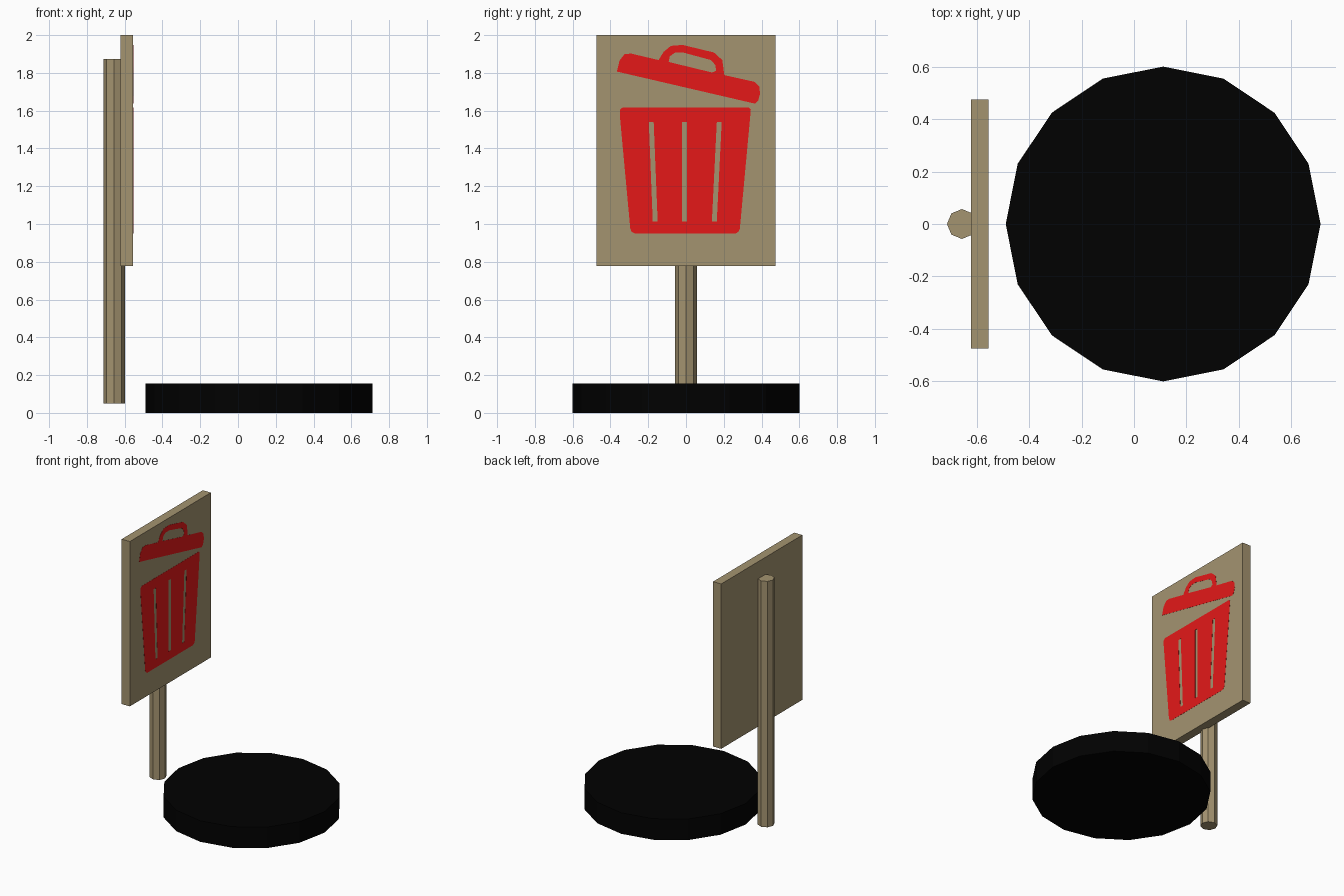
import bpy
from mathutils import Matrix

if "Cube" in bpy.data.objects:
    bpy.data.objects.remove(bpy.data.objects["Cube"])


def material(name, rgb):
    m = bpy.data.materials.new(name)
    m.diffuse_color = (*rgb, 1)
    m.use_nodes = True
    m.node_tree.nodes["Principled BSDF"].inputs["Base Color"].default_value = m.diffuse_color
    return m


WOOD = material("khaki wood", (0.372, 0.295, 0.163))
RED = material("sign red", (0.783, 0.0095, 0.0095))
BLACK = material("black", (0.0003, 0.0003, 0.0003))

BOARD_FRONT = -0.555


def prism(name, sides, radius, x, z0, z1, mat):
    bpy.ops.mesh.primitive_cylinder_add(vertices=sides, radius=radius, depth=z1 - z0,
                                        location=(x, 0, (z0 + z1) / 2))
    ob = bpy.context.object
    ob.name = name
    ob.data.materials.append(mat)
    return ob


def plate(name, loops, mat):
    """Thin filled outline on the board front; inner loops become holes."""
    cu = bpy.data.curves.new(name + "_outline", 'CURVE')
    cu.dimensions = '2D'
    cu.fill_mode = 'BOTH'
    cu.extrude = 0.001
    for pts in loops:
        sp = cu.splines.new('POLY')
        sp.points.add(len(pts) - 1)
        for p, (y, z) in zip(sp.points, pts):
            p.co = (y, z, 0, 1)
        sp.use_cyclic_u = True
    tmp = bpy.data.objects.new(name + "_tmp", cu)
    bpy.context.collection.objects.link(tmp)
    bpy.context.view_layer.update()
    dg = bpy.context.evaluated_depsgraph_get()
    me = bpy.data.meshes.new_from_object(tmp.evaluated_get(dg))
    bpy.data.objects.remove(tmp)
    # outline x -> world y, outline y -> world z, thickness -> world x
    me.transform(Matrix(((0, 0, 1, BOARD_FRONT), (1, 0, 0, 0),
                         (0, 1, 0, 0), (0, 0, 0, 1))))
    me.materials.clear()
    me.materials.append(mat)
    ob = bpy.data.objects.new(name, me)
    bpy.context.collection.objects.link(ob)


# Round base and post
prism("round_base", 16, 0.6, 0.111, 0, 0.156, BLACK)
prism("post", 8, 0.057, -0.656, 0.05, 1.873, WOOD)

# Sign board
bpy.ops.mesh.primitive_cube_add(size=1, location=(-0.588, 0, 1.389))
board = bpy.context.object
board.name = "sign_board"
board.scale = (0.066, 0.95, 1.222)
bpy.ops.object.transform_apply(location=False, rotation=False, scale=True)
board.data.materials.append(WOOD)

# Bin body with three slots
bin_outline = [(-0.335, 1.617), (0.332, 1.617), (0.343, 1.605), (0.340, 1.57),
               (0.285, 0.975), (0.277, 0.958), (0.262, 0.95), (-0.272, 0.95),
               (-0.287, 0.958), (-0.295, 0.975), (-0.350, 1.57), (-0.350, 1.605)]


def slot(top, bottom, w=0.013):
    return [(top - w, 1.54), (top + w, 1.54), (bottom + w, 1.013), (bottom - w, 1.013)]


plate("bin_body", [bin_outline, slot(-0.184, -0.163), slot(-0.008, -0.008),
                   slot(0.176, 0.150)], RED)

# Tilted lid with handle
lid = [(-0.366, 1.807), (-0.352, 1.865), (-0.325, 1.9), (-0.29, 1.902), (-0.145, 1.868),
       (-0.118, 1.912), (-0.08, 1.943), (-0.018, 1.948), (0.148, 1.908), (0.192, 1.868),
       (0.203, 1.788), (0.365, 1.752), (0.388, 1.728), (0.392, 1.69), (0.382, 1.652),
       (0.366, 1.637)]
handle_hole = [(-0.092, 1.858), (-0.086, 1.888), (-0.058, 1.907), (-0.012, 1.907),
               (0.132, 1.868), (0.157, 1.84), (0.158, 1.81), (0.138, 1.802)]
plate("bin_lid", [lid, handle_hole], RED)
